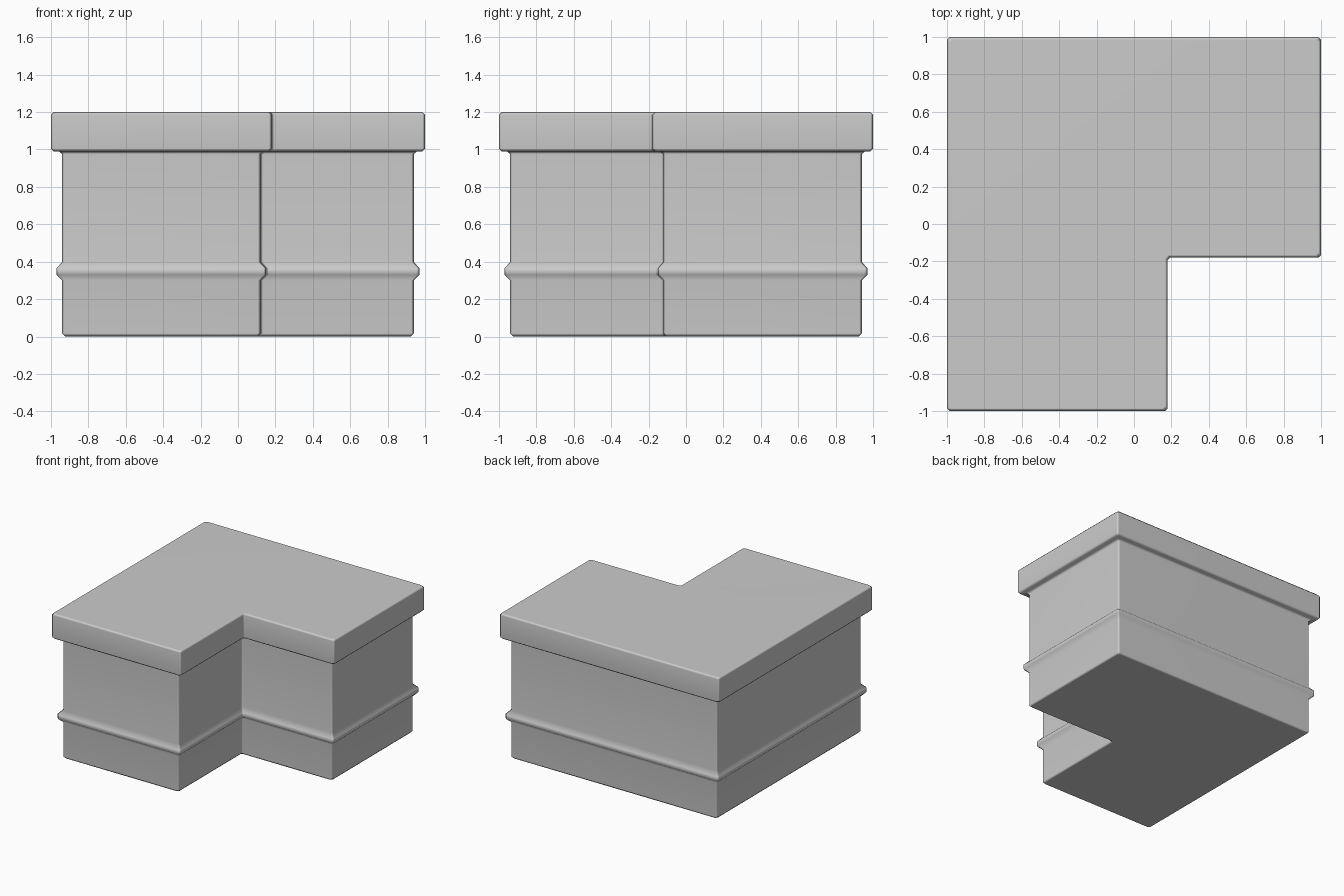
import bpy, bmesh, math
from mathutils import Vector

if "Cube" in bpy.data.objects:
    bpy.data.objects.remove(bpy.data.objects["Cube"])

CHAMFER = 0.014


def l_outline(inset, z):
    """L-shaped ring, inset from the cap edge, with a small chamfer on each corner."""
    o, n = 1 - inset, 0.18 - inset
    corners = [Vector(p) for p in
               [(-o, -o), (n, -o), (n, -n), (o, -n), (o, o), (-o, o)]]
    ring = []
    for i, p in enumerate(corners):
        for q in (corners[i - 1], corners[(i + 1) % len(corners)]):
            c = p + (q - p).normalized() * CHAMFER
            ring.append((c.x, c.y, z))
    return ring


# Wall profile from the ground up: (inset from cap edge, height)
profile = [
    (0.075, 0.0), (0.06, 0.016),                                # foot
    (0.06, 0.30), (0.03, 0.33), (0.03, 0.365), (0.06, 0.398),   # moulding band
    (0.06, 0.975), (0.044, 0.99),                               # flare under the cap
    (0.015, 0.99), (0.0, 1.005), (0.0, 1.185), (0.015, 1.2),    # cap slab
]

# Loft the L outline along the profile
bm = bmesh.new()
rings = [[bm.verts.new(co) for co in l_outline(d, z)] for d, z in profile]
for low, high in zip(rings, rings[1:]):
    for i in range(len(low)):
        j = (i + 1) % len(low)
        bm.faces.new((low[i], low[j], high[j], high[i]))
bm.faces.new(rings[0][::-1])
bm.faces.new(rings[-1])
bmesh.ops.recalc_face_normals(bm, faces=bm.faces)

mesh = bpy.data.meshes.new("corner_wall_block")
bm.to_mesh(mesh)
bm.free()
block = bpy.data.objects.new("corner_wall_block", mesh)
bpy.context.collection.objects.link(block)

# Soft chamfers, flat broad faces
bpy.context.view_layer.objects.active = block
block.select_set(True)
bpy.ops.object.shade_smooth_by_angle(angle=math.radians(60))
weighted = block.modifiers.new("weighted_normals", 'WEIGHTED_NORMAL')
weighted.keep_sharp = True
